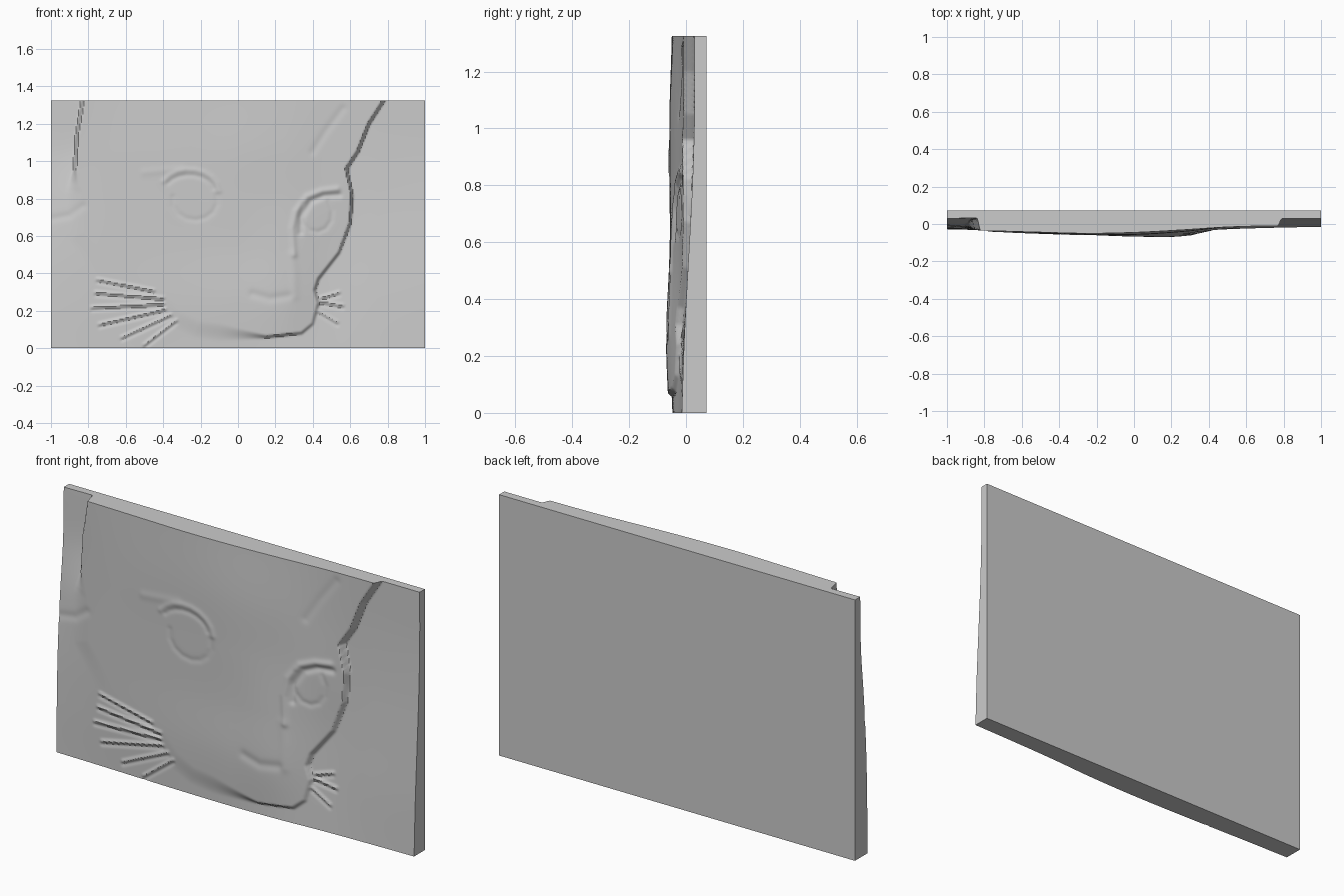
import bpy, bmesh, math
from mathutils import Vector

if "Cube" in bpy.data.objects:
    bpy.data.objects.remove(bpy.data.objects["Cube"])

W, H, BACK = 1.0, 1.325, 0.072
NX, NZ = 270, 178

# Coarse relief heights in thousandths: rows go up, columns go left to right
FACE = [[28, 34, 42, 52, 60, 57, 25, 15, 15],
        [28, 37, 47, 58, 67, 66, 20, 5, 5],
        [24, 37, 46, 53, 58, 55, 17, 0, 0],
        [18, 36, 47, 54, 57, 45, 20, 0, 0],
        [20, 36, 48, 56, 57, 42, 17, 5, 5],
        [32, 37, 44, 50, 45, 32, 16, 10, 10]]
GROUND = [[28, 33, 40, 46, 48, 42, 28, 20, 15],
          [26, 36, 46, 50, 50, 30, 10, 8, 6],
          [18, 34, 46, 50, 50, 10, -8, -8, -8],
          [0, 25, 40, 40, 30, 0, -20, -22, -22],
          [-24, -22, 0, 0, 0, -20, -28, -29, -30],
          [-30, -30, 0, 0, 0, -20, -30, -30, -30]]

# Closed outline of the raised head
HEAD = [(-.83, 1.5), (-.83, 1.325), (-.86, 1.15), (-.87, 1.0), (-.88, .86), (-.86, .6),
        (-.7, .38), (-.42, .25), (-.33, .15), (-.22, .10), (-.05, .08), (.15, .06),
        (.34, .08), (.40, .13), (.43, .24), (.41, .31), (.43, .37), (.54, .51),
        (.60, .67), (.61, .82), (.58, .96), (.64, 1.05), (.70, 1.2), (.78, 1.325), (.85, 1.5)]


def arc(cx, cz, rx, rz, a, b, n=9):
    """Elliptical polyline between two angles in degrees."""
    ang = [math.radians(a + (b - a) * i / (n - 1)) for i in range(n)]
    return [(cx + rx * math.cos(t), cz + rz * math.sin(t)) for t in ang]


# Fine strokes: path, width, height
STROKES = [
    (arc(-.26, .83, .16, .125, 5, 150), .014, .0035),        # left upper lid
    (arc(-.26, .84, .13, .085, 10, 150), .012, -.003),       # left lid crease
    (arc(-.23, .79, .12, .105, 170, 375), .014, -.0025),     # left iris rim
    ([(-.50, .94), (-.40, .95), (-.30, .96)], .02, .002),    # left brow
    ([(.30, .50), (.29, .64), (.31, .73), (.37, .81), (.45, .84), (.53, .85)], .016, .006),
    ([(.335, .62), (.335, .70), (.39, .785), (.46, .815), (.54, .82)], .016, -.007),
    (arc(.42, .72, .085, .10, 150, 400), .013, -.003),       # right iris rim
    ([(.08, .29), (.17, .265), (.27, .28)], .022, -.004),    # nostril
    ([(.30, .28), (.30, .40), (.29, .50)], .025, .003),      # nose ridge
    ([(.40, 1.05), (.47, 1.16), (.56, 1.28)], .02, -.003),   # ear fold
    ([(-1, .69), (-.9, .71), (-.83, .76)], .02, -.003),      # cheek fur
]
# Whiskers fan out from both sides of the muzzle
for x0, z0, x1, z1 in [(-.40, .27, -.76, .30), (-.40, .24, -.78, .22), (-.39, .21, -.74, .13),
                       (-.36, .18, -.62, .06), (-.33, .15, -.50, .02), (-.45, .31, -.75, .37),
                       (.44, .25, .56, .23), (.44, .27, .54, .30), (.43, .20, .53, .14)]:
    STROKES.append(([(x0, z0), (x1, z1)], .008, .006))
    STROKES.append(([(x0, z0 - .018), (x1, z1 - .018)], .008, -.004))


def spline(p, t):
    """Catmull-Rom curve through evenly spaced values, t from 0 to 1."""
    n = len(p) - 1
    i = min(int(t * n), n - 1)
    u = t * n - i
    b, c = p[i], p[i + 1]
    a = p[i - 1] if i else 2 * b - c
    d = p[i + 2] if i + 2 <= n else 2 * c - b
    return b + .5 * u * (c - a + u * (2 * a - 5 * b + 4 * c - d + u * (3 * (b - c) + d - a)))


def seg_dist(x, z, a, b):
    dx, dz = b[0] - a[0], b[1] - a[1]
    t = max(0, min(1, ((x - a[0]) * dx + (z - a[1]) * dz) / (dx * dx + dz * dz)))
    return math.hypot(x - a[0] - t * dx, z - a[1] - t * dz)


def head_mask(x, z):
    """1 inside the head, 0 outside, crisp at right and top left, soft below left."""
    inside, d = False, 9
    for a, b in zip(HEAD, HEAD[1:] + HEAD[:1]):
        d = min(d, seg_dist(x, z, a, b))
        if (a[1] > z) != (b[1] > z) and x < a[0] + (z - a[1]) * (b[0] - a[0]) / (b[1] - a[1]):
            inside = not inside
    soft = max(0, min(1, (.15 - x) / .25)) * max(0, min(1, (.95 - z) / .12))
    w = .010 + .04 * soft
    t = max(0, min(1, .5 + (d if inside else -d) / (2 * w)))
    return t * t * (3 - 2 * t)


# Precompute the control rows along x, and stroke boxes
US = [i / NX for i in range(NX + 1)]
face_cols = [[spline(r, u) for r in FACE] for u in US]
ground_cols = [[spline(r, u) for r in GROUND] for u in US]
boxes = []
for path, w, h in STROKES:
    xs, zs = [p[0] for p in path], [p[1] for p in path]
    boxes.append((min(xs) - 3 * w, max(xs) + 3 * w, min(zs) - 3 * w, max(zs) + 3 * w, path, w, h))


def height(i, j):
    x, z, v = -W + 2 * W * i / NX, H * j / NZ, j / NZ
    m = head_mask(x, z)
    h = (spline(face_cols[i], v) * m + spline(ground_cols[i], v) * (1 - m)) / 1000
    for x0, x1, z0, z1, path, w, amp in boxes:
        if x0 < x < x1 and z0 < z < z1:
            d = min(seg_dist(x, z, a, b) for a, b in zip(path, path[1:]))
            h += amp * math.exp(-(d / w) ** 2)
    return min(h, .072)


# Relief panel: sculpted front, flat sides and back
bm = bmesh.new()
g = [[bm.verts.new((-W + 2 * W * i / NX, -height(i, j), H * j / NZ))
      for j in range(NZ + 1)] for i in range(NX + 1)]
for i in range(NX):
    for j in range(NZ):
        bm.faces.new((g[i][j], g[i + 1][j], g[i + 1][j + 1], g[i][j + 1]))
bl, br, tr, tl = [bm.verts.new((x, BACK, z)) for x, z in ((-W, 0), (W, 0), (W, H), (-W, H))]
bm.faces.new((bl, tl, tr, br))
bm.faces.new([bl, br] + [c[0] for c in reversed(g)])
bm.faces.new([tr, tl] + [c[-1] for c in g])
bm.faces.new([tl, bl] + g[0])
bm.faces.new([br, tr] + g[-1][::-1])
bm.normal_update()
mesh = bpy.data.meshes.new("relief_panel")
bm.to_mesh(mesh)
bm.free()
panel = bpy.data.objects.new("relief_panel", mesh)
bpy.context.collection.objects.link(panel)

grey = bpy.data.materials.new("light grey")
grey.diffuse_color = (.6, .6, .6, 1)
grey.use_nodes = True
grey.node_tree.nodes["Principled BSDF"].inputs["Base Color"].default_value = grey.diffuse_color
mesh.materials.append(grey)
bpy.context.view_layer.objects.active = panel
panel.select_set(True)
bpy.ops.object.shade_smooth_by_angle(angle=math.radians(35))
